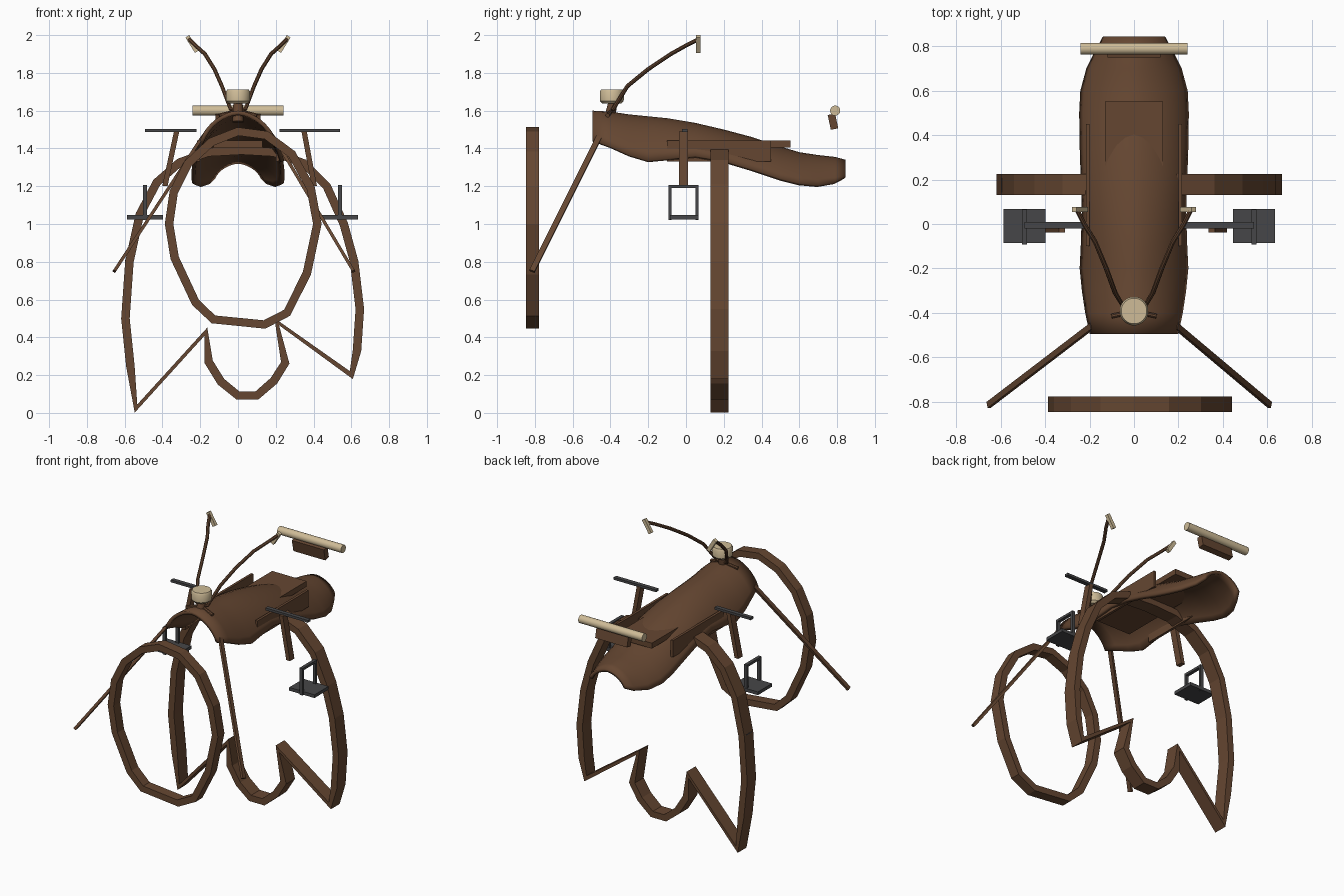
import bpy, bmesh, math
from mathutils import Vector

if "Cube" in bpy.data.objects:
    bpy.data.objects.remove(bpy.data.objects["Cube"])


def material(name, col):
    m = bpy.data.materials.new(name)
    m.diffuse_color = (*col, 1)
    m.use_nodes = True
    m.node_tree.nodes["Principled BSDF"].inputs["Base Color"].default_value = m.diffuse_color
    return m


BROWN = material("brown leather", (0.13, 0.062, 0.031))
BEIGE = material("pale hide", (0.62, 0.50, 0.31))
GREY = material("dark iron", (0.062, 0.062, 0.065))


def make(name, verts, faces, mat, smooth=None):
    me = bpy.data.meshes.new(name)
    me.from_pydata(verts, [], faces)
    bm = bmesh.new()
    bm.from_mesh(me)
    bmesh.ops.recalc_face_normals(bm, faces=bm.faces)
    bm.to_mesh(me)
    bm.free()
    me.materials.append(mat)
    ob = bpy.data.objects.new(name, me)
    bpy.context.collection.objects.link(ob)
    if smooth:
        bpy.context.view_layer.objects.active = ob
        ob.select_set(True)
        bpy.ops.object.shade_smooth_by_angle(angle=math.radians(smooth))
        ob.select_set(False)
    return ob


def box(name, lo, hi, mat):
    v = [(x, y, z) for x in (lo[0], hi[0]) for y in (lo[1], hi[1]) for z in (lo[2], hi[2])]
    f = [(0, 1, 3, 2), (4, 6, 7, 5), (0, 4, 5, 1), (2, 3, 7, 6), (0, 2, 6, 4), (1, 5, 7, 3)]
    return make(name, v, f, mat)


def tube(name, path, radii, mat, sides=8, flat=1.0, smooth=40):
    """Sweep a regular section along a path; flat squashes one axis."""
    path = [Vector(p) for p in path]
    n, verts, faces = len(path), [], []
    for i, p in enumerate(path):
        t = (path[min(i + 1, n - 1)] - path[max(i - 1, 0)]).normalized()
        ref = Vector((0, 1, 0)) if abs(t.y) < 0.9 else Vector((1, 0, 0))
        a = t.cross(ref).normalized()
        b = t.cross(a)
        for k in range(sides):
            w = 2 * math.pi * (k + 0.5) / sides
            verts.append(p + radii[i] * (a * math.cos(w) * flat + b * math.sin(w)))
    for i in range(n - 1):
        for k in range(sides):
            j = (k + 1) % sides
            faces.append((i * sides + k, i * sides + j, (i + 1) * sides + j, (i + 1) * sides + k))
    faces += [tuple(range(sides)), tuple(range((n - 1) * sides, n * sides))]
    return make(name, verts, faces, mat, smooth)


def strap_loop(name, pts, y0, y1, thick):
    """Closed band in the xz plane, offset along averaged corner normals."""
    n, verts, faces = len(pts), [], []
    for i in range(n):
        a, b, c = (Vector(pts[(i + d) % n]) for d in (-1, 0, 1))
        t = (b - a).normalized() + (c - b).normalized()
        nrm = Vector((t.y, -t.x)).normalized() * thick / 2
        o, q = b + nrm, b - nrm
        verts += [(o.x, y0, o.y), (o.x, y1, o.y), (q.x, y1, q.y), (q.x, y0, q.y)]
    for i in range(n):
        j = (i + 1) % n
        for k in range(4):
            m = (k + 1) % 4
            faces.append((i * 4 + k, i * 4 + m, j * 4 + m, j * 4 + k))
    return make(name, verts, faces, BROWN)


# Saddle shell: stations of y, half width, ridge height, edge height
stations = [(-0.495, 0.20, 1.60, 1.445), (-0.40, 0.22, 1.595, 1.41), (-0.30, 0.235, 1.58, 1.365),
            (-0.20, 0.245, 1.57, 1.335), (-0.10, 0.24, 1.56, 1.345), (0.05, 0.235, 1.535, 1.36),
            (0.20, 0.24, 1.50, 1.335), (0.35, 0.245, 1.46, 1.29), (0.50, 0.247, 1.41, 1.24),
            (0.60, 0.242, 1.38, 1.215), (0.70, 0.215, 1.365, 1.205), (0.79, 0.17, 1.355, 1.22),
            (0.845, 0.14, 1.34, 1.25)]
U = 16
verts, faces = [], []
for y, w, zt, ze in stations:
    for k in range(U + 1):
        u = -1 + 2 * k / U
        verts.append((w * math.sin(u * math.pi / 2) * 0.5 + w * u * 0.5, y,
                      ze + (zt - ze) * (1 - abs(u) ** 1.7)))
for i in range(len(stations) - 1):
    for k in range(U):
        a = i * (U + 1) + k
        faces.append((a, a + 1, a + U + 2, a + U + 1))
shell = make("saddle_shell", verts, faces, BROWN, 50)
if shell.data.polygons[U // 2].normal.z < 0:
    shell.data.flip_normals()
sol = shell.modifiers.new("thickness", "SOLIDIFY")
sol.thickness = 0.022
sol.offset = -1

# Seat slab and side skirts running through the shell
box("seat_slab", (-0.13, -0.2, 1.405), (0.13, 0.553, 1.442), BROWN)
for s, side in ((-1, "left"), (1, "right")):
    xs = sorted((s * 0.2, s * 0.217))
    box("side_skirt_" + side, (xs[0], -0.1, 1.33), (xs[1], 0.45, 1.443), BROWN)

# Front hoop
hoop = [(-0.365, 1.0), (-0.335, 0.82), (-0.225, 0.585), (-0.13, 0.495), (0.14, 0.468), (0.26, 0.53),
        (0.365, 0.74), (0.42, 1.0), (0.385, 1.19), (0.285, 1.37), (0.15, 1.47), (0.0, 1.49),
        (-0.14, 1.435), (-0.265, 1.32), (-0.34, 1.17)]
strap_loop("front_hoop", hoop, -0.848, -0.778, 0.045)

# Girth strap with its folded lower part
girth = [(-0.54, 0.023), (-0.57, 0.25), (-0.596, 0.5), (-0.575, 0.8), (-0.52, 1.05), (-0.43, 1.22),
         (-0.31, 1.325), (-0.16, 1.38), (0.02, 1.39), (0.19, 1.38), (0.35, 1.32), (0.47, 1.2),
         (0.56, 1.0), (0.615, 0.8), (0.645, 0.55), (0.63, 0.33), (0.6, 0.2), (0.205, 0.483),
         (0.25, 0.265), (0.19, 0.17), (0.1, 0.092), (0.0, 0.092), (-0.09, 0.165), (-0.155, 0.27),
         (-0.17, 0.43)]
strap_loop("girth_strap", girth, 0.13, 0.225, 0.045)

# Girth buckles
for x, side in ((-0.585, "left"), (0.622, "right")):
    box("girth_buckle_" + side, (x - 0.012, 0.143, 0.772), (x + 0.012, 0.207, 0.81), GREY)

# Breast strap rods
for x, s, side in ((-0.655, -1, "left"), (0.612, 1, "right")):
    tube("breast_strap_" + side, [(s * 0.19, -0.46, 1.46), (x, -0.815, 0.75)],
         [0.02, 0.02], BROWN, 4, 0.6, None)

# Horn neck and cap
tube("horn_neck", [(0, -0.41, 1.54), (0, -0.385, 1.65)], [0.03, 0.025], BROWN, 12)
tube("horn_cap", [(0, -0.392, z) for z in (1.637, 1.65, 1.70, 1.712)],
     [0.05, 0.063, 0.065, 0.058], BEIGE, 20)

# Curved reins with pale tips, crossing at the horn
rein = [(-0.10, -0.415, 1.575), (0.04, -0.385, 1.61), (0.085, -0.31, 1.73), (0.125, -0.2, 1.82),
        (0.175, -0.08, 1.90), (0.225, 0.0, 1.945), (0.255, 0.06, 1.975)]
for s, side in ((-1, "left"), (1, "right")):
    tube("rein_" + side, [(s * x, y, z) for x, y, z in rein], [0.011] * len(rein), BROWN)
    tip = box("rein_tip_" + side, (-0.012, -0.011, -0.048), (0.012, 0.011, 0.048), BEIGE)
    tip.location = (s * 0.243, 0.065, 1.953)
    tip.rotation_euler = (0, s * math.radians(32), 0)

# Rear bedroll and the block under it
tube("bedroll", [(-0.24, 0.79, 1.6), (0.24, 0.79, 1.6)], [0.027, 0.027], BEIGE, 16)
block = box("bedroll_block", (-0.12, -0.02, -0.04), (0.12, 0.02, 0.04), BROWN)
block.location = (0, 0.778, 1.542)
block.rotation_euler = (math.radians(12), 0, 0)

# Stirrups: hanger bar, leather, square frame and tread
for s, side, xf, xt, xb in ((-1, "left", -0.493, -0.325, -0.387), (1, "right", 0.54, 0.35, 0.404)):
    xs = sorted((s * 0.22, xf))
    box("hanger_bar_" + side, (xs[0], -0.02, 1.487), (xs[1], 0.008, 1.503), GREY)
    v = [(x + d, y, z) for x, z in ((xt, 1.49), (xb, 1.2)) for d, y in
         ((-0.014, -0.038), (0.014, -0.038), (0.014, 0.01), (-0.014, 0.01))]
    make("stirrup_leather_" + side, v, [(0, 1, 2, 3), (4, 5, 6, 7)] +
         [(k, (k + 1) % 4, (k + 1) % 4 + 4, k + 4) for k in range(4)], BROWN)
    for part, y0, y1, z0, z1 in (("top", -0.092, 0.065, 1.19, 1.206), ("front", -0.092, -0.076, 1.022, 1.2),
                                 ("back", 0.049, 0.065, 1.022, 1.2)):
        box("stirrup_" + part + "_" + side, (xf - 0.011, y0, z0), (xf + 0.011, y1, z1), GREY)
    box("stirrup_tread_" + side, (xf - 0.095, -0.085, 1.025), (xf + 0.095, 0.067, 1.047), GREY)
